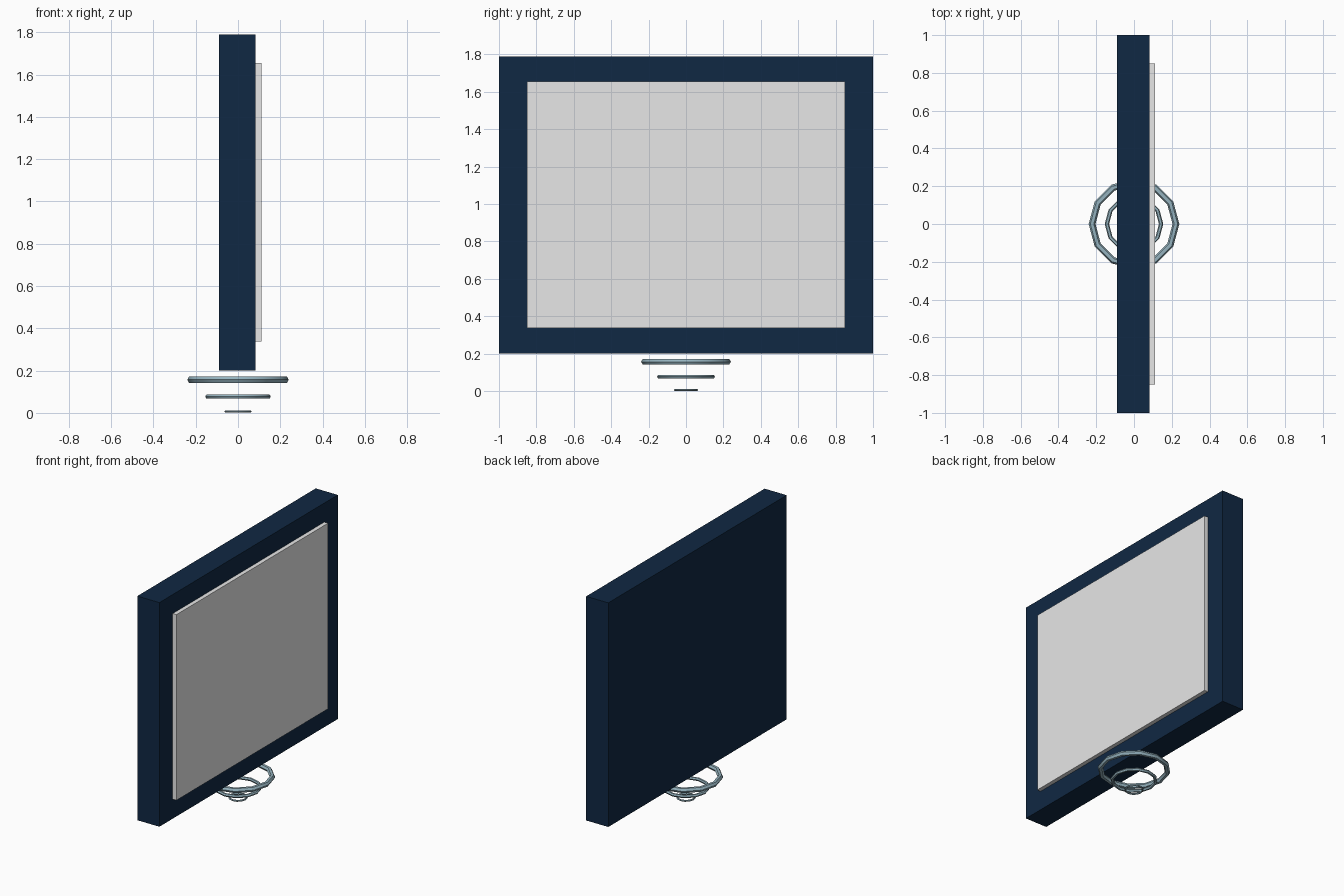
import bpy, math

if "Cube" in bpy.data.objects:
    bpy.data.objects.remove(bpy.data.objects["Cube"])


def material(name, rgb):
    m = bpy.data.materials.new(name)
    m.diffuse_color = (*rgb, 1)
    m.use_nodes = True
    m.node_tree.nodes["Principled BSDF"].inputs["Base Color"].default_value = m.diffuse_color
    return m


navy = material("navy", (0.005, 0.021, 0.056))
grey = material("light grey", (0.8, 0.8, 0.8))
steel = material("pale blue steel", (0.30, 0.45, 0.52))


def box(name, x0, x1, half_y, z0, z1, mat):
    bpy.ops.mesh.primitive_cube_add(size=1, location=((x0 + x1) / 2, 0, (z0 + z1) / 2))
    ob = bpy.context.object
    ob.name = name
    ob.scale = (x1 - x0, 2 * half_y, z1 - z0)
    bpy.ops.object.transform_apply(location=False, rotation=False, scale=True)
    ob.data.materials.append(mat)


# Screen housing and the display panel standing proud of its +x face
box("screen_housing", -0.09, 0.083, 1.0, 0.2, 1.79, navy)
box("display_panel", 0.083, 0.112, 0.85, 0.338, 1.655, grey)

# Three floating hover rings, shrinking towards the ground
for name, z, outer, tube in (("upper_ring", 0.157, 0.24, 0.018),
                             ("middle_ring", 0.077, 0.155, 0.0115),
                             ("lower_ring", 0.006, 0.064, 0.006)):
    bpy.ops.mesh.primitive_torus_add(major_radius=outer - tube, minor_radius=tube,
                                     major_segments=12, minor_segments=6,
                                     location=(0, 0, z))
    ring = bpy.context.object
    ring.name = name
    ring.data.materials.append(steel)
    bpy.ops.object.shade_smooth_by_angle(angle=math.radians(35))
